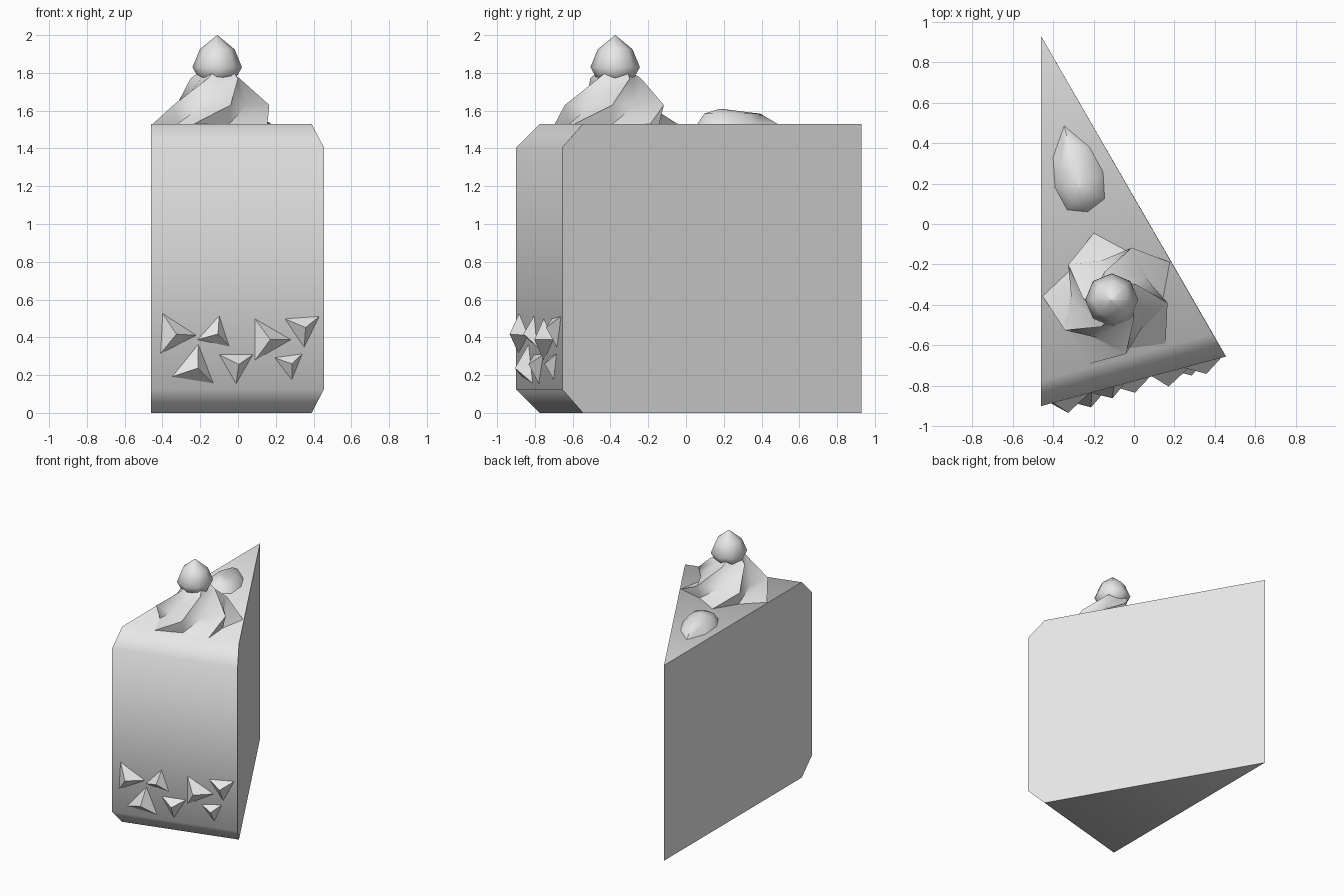
import bpy
from math import cos, sin, radians, pi
from mathutils import Vector

default = bpy.data.objects.get("Cube")
if default:
    bpy.data.objects.remove(default, do_unlink=True)

grey = bpy.data.materials.new("plain_grey")
grey.use_nodes = True
grey.diffuse_color = (0.8, 0.8, 0.8, 1)
grey.node_tree.nodes["Principled BSDF"].inputs["Base Color"].default_value = (0.8, 0.8, 0.8, 1)


def add_part(name, verts, faces, smooth_angle=None):
    mesh = bpy.data.meshes.new(name)
    mesh.from_pydata([tuple(v) for v in verts], [], faces)
    mesh.materials.append(grey)
    part = bpy.data.objects.new(name, mesh)
    bpy.context.collection.objects.link(part)
    bpy.ops.object.select_all(action='DESELECT')
    part.select_set(True)
    bpy.context.view_layer.objects.active = part
    if smooth_angle:
        bpy.ops.object.shade_smooth_by_angle(angle=radians(smooth_angle))
    return part


def loft(name, rings, smooth_angle=None):
    """Skin equal-length rings from bottom to top and close both ends."""
    n = len(rings[0])
    verts = [v for ring in rings for v in ring]
    faces = [tuple(reversed(range(n)))]
    for k in range(len(rings) - 1):
        for i in range(n):
            a, b = k * n + i, k * n + (i + 1) % n
            faces.append((a, b, b + n, a + n))
    top = (len(rings) - 1) * n
    faces.append(tuple(range(top, top + n)))
    return add_part(name, verts, faces, smooth_angle)


def ring(center, z, radii, turn=0):
    """Polygon ring whose radius is given per corner."""
    n = len(radii)
    return [(center[0] + r * cos(turn + 2 * pi * i / n),
             center[1] + r * sin(turn + 2 * pi * i / n), z)
            for i, r in enumerate(radii)]


def front_y(x):
    return -0.777 + 0.268 * x


# Wedge slice: triangular section, front face chamfered at top and bottom
apex = (-0.46, 0.93)
full = [(-0.46, -0.90), (0.455, -0.655), apex]
inset = [(-0.46, -0.775), (0.39, -0.545), apex]
height, chamfer = 1.53, 0.125
levels = [(inset, 0), (full, chamfer), (full, height - chamfer), (inset, height)]
outline = [[(x, y, z) for x, y in shape] for shape, z in levels]
wedge_verts = [v for level in outline for v in level[:2]]
wedge_verts += [(*apex, 0), (*apex, height)]
wedge_faces = [(2 * k, 2 * k + 1, 2 * k + 3, 2 * k + 2) for k in range(3)]
wedge_faces += [(1, 0, 8), (6, 7, 9), (0, 2, 4, 6, 9, 8), (7, 5, 3, 1, 8, 9)]
add_part("cake_slice", wedge_verts, wedge_faces, 50)

# Whipped cream: five-pointed star, shrinking and twisting upward
cream_center = (-0.11, -0.375)
swirl = [(1.53, 0.342, 0.25), (1.63, 0.276, 0.2),
         (1.77, 0.142, 0.10), (1.84, 0.06, 0.05)]
loft("cream_swirl",
     [ring(cream_center, z, [tip, valley] * 5, radians(33 + 36 * k))
      for k, (z, tip, valley) in enumerate(swirl)], 50)

# Berry: eight-sided turned profile with a pointed top
berry_profile = [(0.002, 1.73), (0.095, 1.765), (0.131, 1.83), (0.092, 1.925), (0.001, 2.0)]
loft("berry", [ring(cream_center, z, [r] * 8) for r, z in berry_profile], 60)

# Nut: teardrop outline domed up to a low crown
nut_outline = [(-0.345, 0.485), (-0.40, 0.33), (-0.39, 0.18), (-0.33, 0.07),
               (-0.23, 0.06), (-0.145, 0.125), (-0.153, 0.257), (-0.22, 0.38)]
nut_center = Vector((-0.27, 0.18))
nut_rings = []
for scale, z in [(1, 1.53), (0.7, 1.584), (0.01, 1.61)]:
    flat = [nut_center + (Vector(p) - nut_center) * scale for p in nut_outline]
    nut_rings.append([(p.x, p.y, z) for p in flat])
loft("nut", nut_rings, 50)

# Chips: three-sided pyramids pressed into the front (x, z, radius, angle)
outward = Vector((0.259, -0.966, 0))
chips = [(-0.343, 0.417, 0.122, -3), (-0.12, 0.418, 0.098, 78),
         (-0.23, 0.237, 0.127, 81), (-0.01, 0.257, 0.102, -90),
         (0.153, 0.388, 0.127, 0), (0.343, 0.452, 0.105, -86),
         (0.273, 0.26, 0.085, -82)]
for i, (x, z, r, angle) in enumerate(chips, 1):
    corners = []
    for k in range(3):
        a = radians(angle + 120 * k)
        cx = x + r * cos(a)
        corners.append(Vector((cx, front_y(cx), z + r * sin(a))))
    peak = Vector((x, front_y(x), z)) + outward * r * 0.55
    add_part(f"front_chip_{i}", corners + [peak],
             [(0, 1, 3), (1, 2, 3), (2, 0, 3), (2, 1, 0)])
